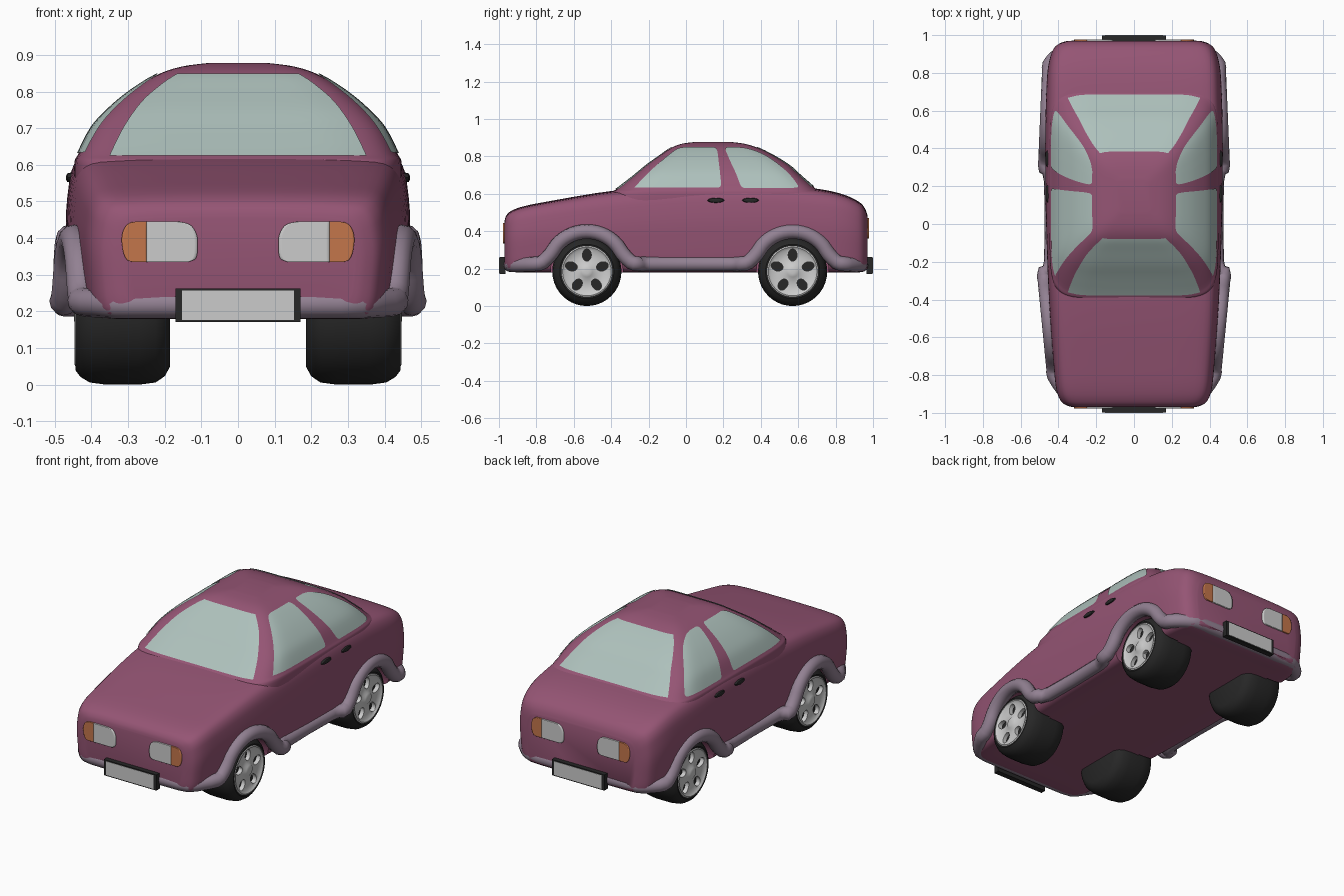
import bpy, bmesh, math
from mathutils import Vector
from mathutils.bvhtree import BVHTree

if "Cube" in bpy.data.objects:
    bpy.data.objects.remove(bpy.data.objects["Cube"])


def material(name, r, g, b):
    m = bpy.data.materials.new(name)
    m.diffuse_color = (r, g, b, 1)
    m.use_nodes = True
    m.node_tree.nodes["Principled BSDF"].inputs["Base Color"].default_value = m.diffuse_color
    return m


PAINT = material("plum_paint", .30, .09, .175)
TRIM = material("mauve_trim", .29, .22, .29)
GLASS = material("glass", .42, .53, .50)
AMBER = material("amber", .55, .18, .07)
BLACK = material("black", .02, .02, .02)


def smooth(rows, k):
    """Catmull-Rom resampling of a list of tuples."""
    out = []
    for i in range(len(rows) - 1):
        p = [rows[max(i - 1, 0)], rows[i], rows[i + 1], rows[min(i + 2, len(rows) - 1)]]
        for t in (j / k for j in range(k)):
            out.append(tuple(.5 * (2 * b + (c - a) * t + (2 * a - 5 * b + 4 * c - d) * t * t
                                   + (3 * b - a - 3 * c + d) * t ** 3) for a, b, c, d in zip(*p)))
    return out + [rows[-1]]


def shade(ob, angle=40):
    bpy.ops.object.select_all(action='DESELECT')
    ob.select_set(True)
    bpy.context.view_layer.objects.active = ob
    bpy.ops.object.shade_smooth_by_angle(angle=math.radians(angle))


def finish(bm, name, mat, angle=40):
    me = bpy.data.meshes.new(name)
    bm.to_mesh(me)
    bm.free()
    ob = bpy.data.objects.new(name, me)
    bpy.context.collection.objects.link(ob)
    if mat:
        me.materials.append(mat)
    shade(ob, angle)
    return ob


def loft(name, rings, mat, angle=40):
    bm = bmesh.new()
    vs = [[bm.verts.new(p) for p in r] for r in rings]
    n = len(vs[0])
    for a, b in zip(vs, vs[1:]):
        for i in range(n):
            bm.faces.new((a[i], a[(i + 1) % n], b[(i + 1) % n], b[i]))
    bm.faces.new(vs[0])
    bm.faces.new(vs[-1])
    bmesh.ops.recalc_face_normals(bm, faces=bm.faces[:])
    return finish(bm, name, mat, angle)


def lathe(name, profile, s, cy, cz, mat, n=40, ry=1, rz=1):
    """Turn (x, radius) pairs about an axis along x; s = -1 mirrors it."""
    ang = [2 * math.pi * i / n for i in range(n)]
    return loft(name, [[(s * x, cy + ry * r * math.cos(a), cz + rz * r * math.sin(a)) for a in ang]
                       for x, r in profile], mat)


def cut(ob, cutter):
    m = ob.modifiers.new("cut", 'BOOLEAN')
    m.operation, m.object, m.solver = 'DIFFERENCE', cutter, 'EXACT'
    bpy.context.view_layer.objects.active = ob
    bpy.ops.object.modifier_apply(modifier=m.name)
    bpy.data.objects.remove(cutter)


def box(name, x, y, z, hx, hy, hz, mat):
    return loft(name, [[(x + i * hx, y + j * hy, z + k * hz) for i, j in
                        ((-1, -1), (1, -1), (1, 1), (-1, 1))] for k in (-1, 1)], mat)


# Lower body: one cross-section scaled along y (y, half width, bottom, top)
stations = smooth([(-.97, .32, .22, .455), (-.963, .35, .20, .48), (-.94, .385, .185, .505),
                   (-.88, .41, .18, .53), (-.75, .425, .18, .557), (-.4, .45, .18, .615),
                   (0, .465, .18, .65), (.4, .47, .18, .655), (.68, .465, .18, .63),
                   (.83, .455, .18, .60), (.92, .43, .18, .56), (.955, .395, .19, .525),
                   (.97, .35, .2, .485)], 4)
half = smooth([(0, 0), (.4, 0), (.8, 0), (.92, .03), (.965, .12), (.985, .3), (1, .55), (.985, .75),
               (.955, .88), (.88, .96), (.7, .987), (.4, .997), (0, 1)], 3)
section = half + [(-x, z) for x, z in half[-2:0:-1]]
body = loft("lower_body", [[(u * w, y, b + v * (t - b)) for u, v in section]
                           for y, w, b, t in stations], PAINT)

# Cabin: rounded outlines stacked upward (z, half width, front y, back y)
levels = smooth([(.50, .445, -.42, .74), (.60, .447, -.40, .72), (.63, .436, -.365, .69),
                 (.70, .40, -.275, .61), (.75, .355, -.215, .555), (.80, .295, -.145, .475),
                 (.845, .222, -.08, .385), (.868, .155, -.02, .31), (.878, .08, .06, .23)], 4)


def outline(z, hx, yf, yb, n=64, e=2 / 7):
    pts = []
    for i in range(n):
        a = 2 * math.pi * (i + .5) / n
        c, s = math.cos(a), math.sin(a)
        pts.append((hx * math.copysign(abs(c) ** e, c),
                    (yf + yb) / 2 + (yb - yf) / 2 * math.copysign(abs(s) ** e, s), z))
    return pts


cabin = loft("cabin", [outline(*l) for l in levels], PAINT)
dg = bpy.context.evaluated_depsgraph_get()
shells = [BVHTree.FromObject(o, dg) for o in (body, cabin)]


def panel(name, rows, axis, side, mat, lift=.004, flip=1, thick=0, n=14):
    """Patch given by (z, left, right) rows, dropped onto the car's skin."""
    bm = bmesh.new()
    d = Vector((-side, 0, 0) if axis == 'x' else (0, -side, 0))
    grid = []
    for z, a, b in smooth(rows, 4):
        line = []
        for j in range(n + 1):
            u = a + (b - a) * j / n
            o = Vector((side * 2, u, z) if axis == 'x' else (flip * u, side * 2, z))
            hits = [h for h in (t.ray_cast(o, d) for t in shells) if h[0]]
            hit = min(hits, key=lambda h: h[3]) if hits else shells[0].find_nearest(o + d)
            nrm = hit[1] if hit[1].dot(d) < 0 else -hit[1]
            line.append(bm.verts.new(hit[0] + nrm * lift))
        grid.append(line)
    for p, q in zip(grid, grid[1:]):
        for j in range(n):
            bm.faces.new((p[j], p[j + 1], q[j + 1], q[j]))
    bm.normal_update()
    if sum((f.normal.dot(d) for f in bm.faces)) > 0:
        bmesh.ops.reverse_faces(bm, faces=bm.faces[:])
    ob = finish(bm, name, mat)
    if thick:
        m = ob.modifiers.new("thickness", 'SOLIDIFY')
        m.thickness, m.offset = thick, -1


# Windscreen and rear window
panel("windscreen", [(.622, -.35, .35), (.70, -.312, .312), (.77, -.262, .262),
                     (.82, -.205, .205), (.846, -.165, .165)], 'y', -1, GLASS)
panel("rear_window", [(.635, -.35, .35), (.70, -.315, .315), (.77, -.27, .27),
                      (.82, -.22, .22), (.846, -.18, .18)], 'y', 1, GLASS)

# Side windows, door handles
for s in (-1, 1):
    panel("front_side_window", [(.632, -.275, .175), (.645, -.262, .187), (.70, -.21, .183), (.76, -.145, .176),
                                (.81, -.085, .17), (.838, -.045, .163), (.846, -.01, .15)], 'x', s, GLASS)
    panel("rear_side_window", [(.63, .31, .585), (.642, .293, .597), (.70, .27, .553), (.76, .242, .488),
                               (.81, .22, .41), (.838, .21, .335), (.846, .22, .28)], 'x', s, GLASS)
    for y in (.16, .345):
        lathe("door_handle", [(.44, .044), (.458, .045), (.466, .038), (.469, .02)],
              s, y, .565, BLACK, 20, 1, .3)

# Head and tail lamps: clear inner part, amber outer part
for side, name, dz in ((-1, "head_lamp", 0), (1, "tail_lamp", .025)):
    for f in (-1, 1):
        panel(name, [(.335 + dz, .135, .25), (.345 + dz, .115, .25), (.375 + dz, .11, .25),
                     (.41 + dz, .113, .25), (.436 + dz, .13, .25), (.445 + dz, .16, .25)],
              'y', side, None, .008, f, .015)
        panel(name + "_indicator", [(.335 + dz, .25, .29), (.343 + dz, .25, .305), (.37 + dz, .25, .315),
                                    (.41 + dz, .25, .315), (.436 + dz, .25, .302), (.445 + dz, .25, .28)],
              'y', side, AMBER, .008, f, .015)

# Number plates in dark frames
for s in (-1, 1):
    box("plate_frame", 0, s * .982, .217, .17, .016, .046, BLACK)
    box("plate", 0, s * .984, .217, .153, .016, .040, None)

# Wheels with five-hole rims, and wheel openings in the body
for cy, pos in ((-.53, "front"), (.57, "rear")):
    for s in (-1, 1):
        cut(body, lathe("opening", [(.32, .193), (.6, .193)], s, cy, .185, None))
        lathe(pos + "_tyre", [(.185, .135), (.2, .162), (.225, .179), (.27, .185), (.36, .185), (.405, .179),
                              (.43, .164), (.444, .145), (.442, .136), (.40, .134), (.40, .02)],
              s, cy, .185, BLACK)
        rim = lathe(pos + "_rim", [(.41, .02), (.41, .137), (.443, .137), (.446, .13), (.436, .118), (.434, .08),
                                   (.436, .04), (.444, .03), (.447, .012)], s, cy, .185, None)
        for i in range(5):
            a = math.pi / 2 + i * 2 * math.pi / 5
            hole = lathe("hole", [(.39, .024), (.47, .024)], s, 0, 0, None, 20, 1.35, 1)
            hole.rotation_euler.x = a
            hole.location = (0, cy + .087 * math.cos(a), .185 + .087 * math.sin(a))
            cut(rim, hole)
        shade(rim)
shade(body)


# Bumpers, sills and wheel-arch flares: one tube running round the car
def arch(cy, x0, x1):
    pts = [(-.275, .225), (-.235, .235)]
    pts += [(-.213 * math.cos(math.radians(a)), .185 + .213 * math.sin(math.radians(a)))
            for a in range(27, 154, 14)]
    pts += [(.235, .235), (.275, .225)]
    return [(x0 + (x1 - x0) * (y + .24) / .48, cy + y, z) for y, z in pts]


path = [(0, -.937, .22), (.28, -.935, .22), (.34, -.915, .22), (.375, -.875, .222)]
path += arch(-.53, .425, .472) + [(.438, -.2, .225), (.438, .23, .225)] + arch(.57, .468, .448)
path += [(.41, .885, .222), (.36, .922, .22), (.29, .935, .22), (0, .937, .22)]
path = smooth(path, 2)
path += [(-x, y, z) for x, y, z in path[-2:0:-1]]
cu = bpy.data.curves.new("bumper_trim", 'CURVE')
cu.dimensions, cu.bevel_depth, cu.bevel_resolution = '3D', .039, 4
sp = cu.splines.new('POLY')
sp.points.add(len(path) - 1)
for p, co in zip(sp.points, path):
    p.co = (*co, 1)
sp.use_cyclic_u = True
trim = bpy.data.objects.new("bumper_trim", cu)
bpy.context.collection.objects.link(trim)
cu.materials.append(TRIM)
bpy.ops.object.select_all(action='DESELECT')
trim.select_set(True)
bpy.context.view_layer.objects.active = trim
bpy.ops.object.convert(target='MESH')
shade(bpy.context.view_layer.objects.active, 60)
